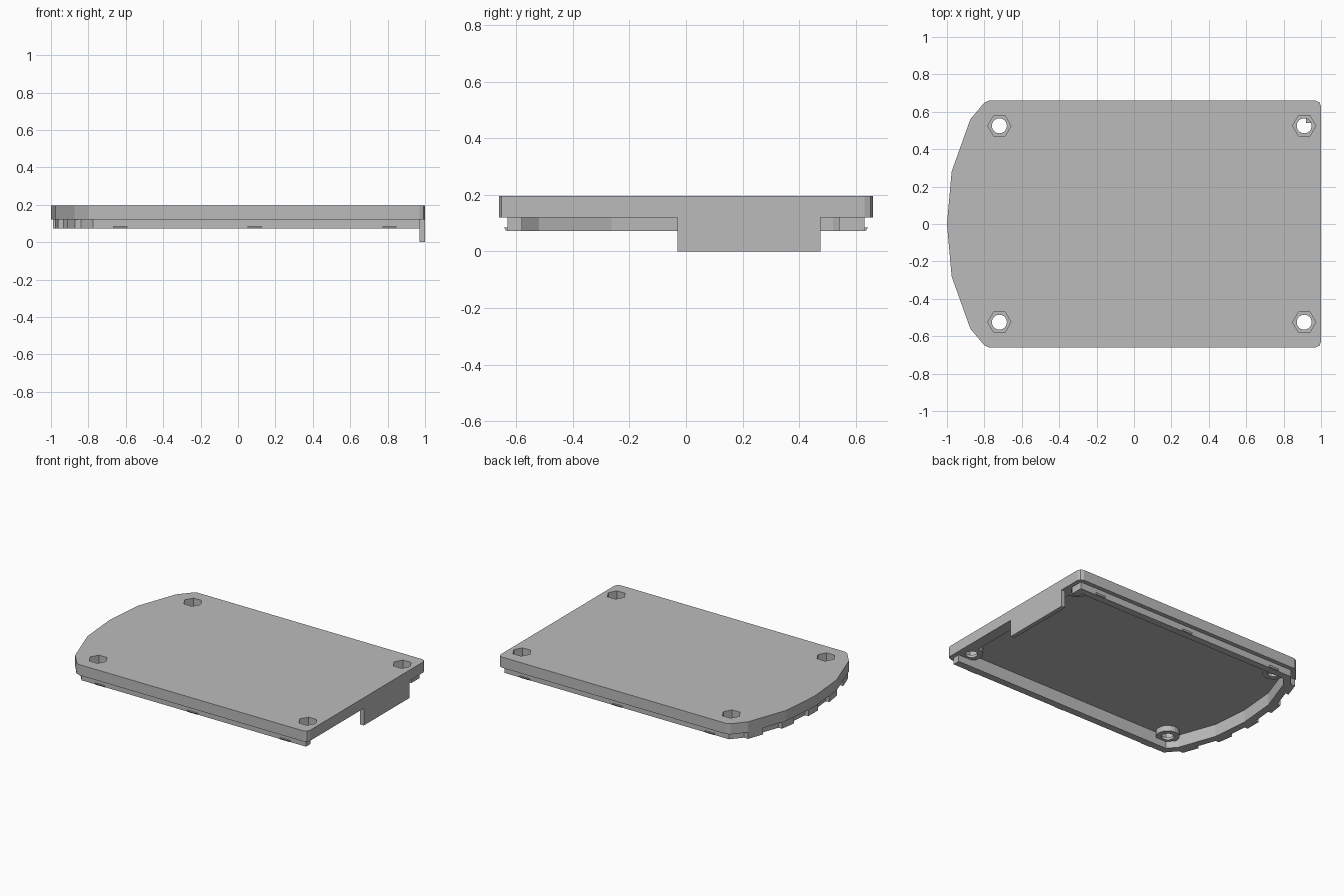
import bpy, bmesh, math
from mathutils import Vector

cube = bpy.data.objects.get("Cube")
if cube:
    bpy.data.objects.remove(cube, do_unlink=True)

grey = bpy.data.materials.new("light grey plastic")
grey.use_nodes = True
grey.diffuse_color = (0.5, 0.5, 0.5, 1)
grey.node_tree.nodes["Principled BSDF"].inputs["Base Color"].default_value = (0.5, 0.5, 0.5, 1)


def prism(name, pts, lo, hi, along_x=False):
    """Extrude a flat outline between two heights, or along x."""
    bm = bmesh.new()
    place = (lambda a, b, h: (h, a, b)) if along_x else (lambda a, b, h: (a, b, h))
    low = [bm.verts.new(place(a, b, lo)) for a, b in pts]
    high = [bm.verts.new(place(a, b, hi)) for a, b in pts]
    bm.faces.new(low)
    bm.faces.new(high)
    n = len(pts)
    for i in range(n):
        j = (i + 1) % n
        bm.faces.new((low[i], low[j], high[j], high[i]))
    bmesh.ops.recalc_face_normals(bm, faces=bm.faces)
    mesh = bpy.data.meshes.new(name)
    bm.to_mesh(mesh)
    bm.free()
    mesh.materials.append(grey)
    obj = bpy.data.objects.new(name, mesh)
    bpy.context.collection.objects.link(obj)
    return obj


def rect(x0, x1, y0, y1):
    return [(x0, y0), (x1, y0), (x1, y1), (x0, y1)]


def circle(x, y, r, n):
    return [(x + r * math.cos(math.tau * i / n), y + r * math.sin(math.tau * i / n)) for i in range(n)]


def combine(obj, other, operation):
    """Apply a boolean and discard the helper."""
    bpy.context.view_layer.objects.active = obj
    mod = obj.modifiers.new("bool", "BOOLEAN")
    mod.object, mod.operation, mod.solver = other, operation, "EXACT"
    bpy.ops.object.modifier_apply(modifier=mod.name)
    bpy.data.objects.remove(other, do_unlink=True)


def mirrored(half):
    """Close a half outline across the x axis."""
    return half + [(x, -y) for x, y in reversed(half) if y > 0]


def inset(pts, d):
    """Move every edge of a counter-clockwise outline inward."""
    out = []
    for i, p in enumerate(pts):
        a, b, c = Vector(pts[i - 1]), Vector(p), Vector(pts[(i + 1) % len(pts)])
        e, f = (b - a).normalized(), (c - b).normalized()
        n1, n2 = Vector((-e.y, e.x)), Vector((-f.y, f.x))
        q = b + (n1 + n2) * (d / (1 + n1.dot(n2)))
        out.append((q.x, q.y))
    return out


bow = [(-0.875, 0.56), (-0.975, 0.28), (-1, 0)]
sharp = mirrored([(1, 0.66), (-0.79, 0.66)] + bow)
rounded = mirrored([(1, 0.63), (0.991, 0.651), (0.97, 0.66), (-0.775, 0.66), (-0.8, 0.649)] + bow)
screws = [(x, y) for x in (-0.72, 0.91) for y in (-0.525, 0.525)]

# Cover plate with hollow underside, screw bosses and nut pockets
cover = prism("cover_plate", rounded, 0.12, 0.195)
combine(cover, prism("hollow", inset(sharp, 0.08), 0.05, 0.16), "DIFFERENCE")
for x, y in screws:
    combine(cover, prism("boss", circle(x, y, 0.075, 32), 0.121, 0.17), "UNION")
for x, y in screws:
    combine(cover, prism("nut_pocket", circle(x, y, 0.062, 6), 0.14, 0.3), "DIFFERENCE")
    combine(cover, prism("screw_hole", circle(x, y, 0.04, 32), 0.05, 0.3), "DIFFERENCE")

# Locating lip, open along most of the straight end
lip = prism("locating_lip", inset(sharp, 0.03), 0.072, 0.12)
combine(lip, prism("lip_inside", inset(sharp, 0.08), 0, 0.3), "DIFFERENCE")
combine(lip, prism("lip_gap", rect(0.9, 1.1, -0.58, 0.54), 0, 0.3), "DIFFERENCE")

# Hanging tab on the straight end
prism("end_tab", rect(0.97, 1, -0.03, 0.475), 0, 0.13)

# Snap ridges on both long sides
for side, s in (("left", -1), ("right", 1)):
    ridge = [(s * y, z) for y, z in ((0.62, 0.084), (0.642, 0.084), (0.636, 0.074), (0.62, 0.074))]
    for i, x in enumerate((-0.63, 0.09, 0.81)):
        prism(f"snap_ridge_{side}_{i + 1}", ridge, x - 0.038, x + 0.038, True)


def bow_x(y):
    """Outer edge of the bowed end at a given y."""
    ends = list(reversed(bow))
    for (x0, y0), (x1, y1) in zip(ends, ends[1:]):
        if abs(y) <= y1:
            return x0 + (x1 - x0) * (abs(y) - y0) / (y1 - y0)
    return bow[0][0]


# Spacer pads around the bowed end
for i in range(5):
    y = (i - 2) * 0.25
    y0, y1 = y - 0.055, y + 0.055
    pad = [(bow_x(y0) + 0.005, y0), (bow_x(y0) + 0.05, y0), (bow_x(y1) + 0.05, y1), (bow_x(y1) + 0.005, y1)]
    prism(f"spacer_pad_{i + 1}", pad, 0.072, 0.12)
